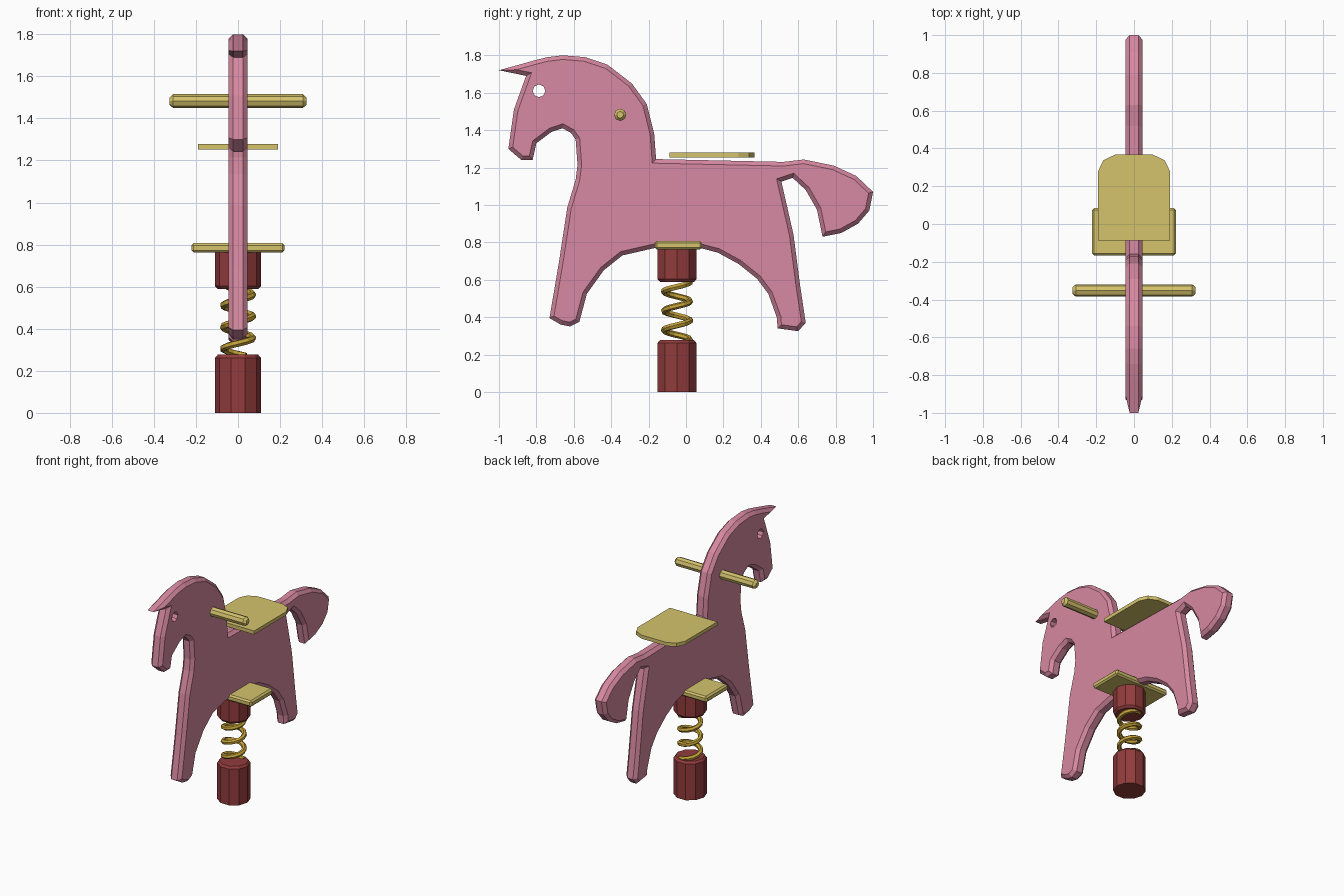
import bpy, bmesh, math
from mathutils import Matrix

if "Cube" in bpy.data.objects:
    bpy.data.objects.remove(bpy.data.objects["Cube"])


def material(name, r, g, b):
    m = bpy.data.materials.new(name)
    m.diffuse_color = (r, g, b, 1)
    m.use_nodes = True
    m.node_tree.nodes["Principled BSDF"].inputs["Base Color"].default_value = m.diffuse_color
    return m


pink = material("pink paint", 0.68, 0.25, 0.36)
yellow = material("pale yellow", 0.66, 0.54, 0.15)
red = material("dark red", 0.29, 0.045, 0.045)
gold = material("gold spring", 0.56, 0.36, 0.04)


def finish(name, bm, mat):
    bmesh.ops.recalc_face_normals(bm, faces=bm.faces)
    mesh = bpy.data.meshes.new(name)
    bm.to_mesh(mesh)
    bm.free()
    mesh.materials.append(mat)
    ob = bpy.data.objects.new(name, mesh)
    bpy.context.collection.objects.link(ob)
    return ob


def prism(points, step):
    """Extrude a closed 3D outline along the vector step."""
    bm = bmesh.new()
    n = len(points)
    a = [bm.verts.new(p) for p in points]
    b = [bm.verts.new([c + s for c, s in zip(p, step)]) for p in points]
    bm.faces.new(a)
    bm.faces.new(b)
    for i in range(n):
        j = (i + 1) % n
        bm.faces.new((a[i], a[j], b[j], b[i]))
    bmesh.ops.recalc_face_normals(bm, faces=bm.faces)
    return bm


def turned(name, rings, sides, mat, place):
    """Closed lathe shape from (radius, height) rings."""
    bm = bmesh.new()
    loops = [[bm.verts.new((r * math.cos(2 * math.pi * i / sides),
                            r * math.sin(2 * math.pi * i / sides), z))
              for i in range(sides)] for r, z in rings]
    for lo, hi in zip(loops, loops[1:]):
        for i in range(sides):
            j = (i + 1) % sides
            bm.faces.new((lo[i], lo[j], hi[j], hi[i]))
    bm.faces.new(loops[0])
    bm.faces.new(loops[-1])
    bmesh.ops.transform(bm, matrix=place, verts=bm.verts)
    return finish(name, bm, mat)


# Horse panel: side outline (y, z), extruded across x with chamfered rims
outline = [
    (-1.0, 1.72), (-.82, 1.77), (-.74, 1.79), (-.66, 1.80), (-.54, 1.79),
    (-.42, 1.75), (-.29, 1.65), (-.21, 1.54), (-.17, 1.38), (-.16, 1.245),
    (.52, 1.23), (.63, 1.243), (.79, 1.21), (.91, 1.155), (1.0, 1.07),
    (.98, .97), (.92, .90), (.83, .85), (.73, .83), (.70, .975),
    (.64, 1.08), (.57, 1.145), (.51, 1.125), (.575, .84), (.61, .57),
    (.64, .37), (.60, .325), (.49, .34), (.485, .40), (.44, .525),
    (.38, .605), (.28, .685), (.17, .745), (.075, .77), (-.165, .77),
    (-.34, .73), (-.44, .65), (-.53, .525), (-.57, .375), (-.62, .35),
    (-.67, .36), (-.73, .395), (-.68, .69), (-.635, .985), (-.59, 1.135),
    (-.58, 1.215), (-.59, 1.35), (-.615, 1.385), (-.66, 1.41), (-.72, 1.39),
    (-.80, 1.33), (-.82, 1.24), (-.88, 1.24), (-.95, 1.30), (-.92, 1.51),
    (-.855, 1.69)]
half = 0.045
bm = prism([(-half, y, z) for y, z in outline], (2 * half, 0, 0))
rims = [e for e in bm.edges if abs(e.verts[0].co.x - e.verts[1].co.x) < 1e-5]
bmesh.ops.bevel(bm, geom=rims, offset=0.022, segments=1, affect='EDGES',
                clamp_overlap=False)
horse = finish("horse_panel", bm, pink)

# Eye: a round hole through the panel
across = Matrix.Rotation(math.pi / 2, 4, 'Y')
cutter = turned("eye_cutter", [(.034, -.2), (.034, .2)], 8, pink,
                Matrix.Translation((0, -.786, 1.61)) @ across)
cutter.hide_render = True
cutter.hide_viewport = True
cut = horse.modifiers.new("eye hole", 'BOOLEAN')
cut.operation = 'DIFFERENCE'
cut.solver = 'EXACT'
cut.object = cutter

# Handlebar
turned("handlebar", [(.018, -.325), (.033, -.308), (.033, .308), (.018, .325)],
       8, yellow, Matrix.Translation((0, -.352, 1.482)) @ across)

# Seat board with rounded back corners
side = [(.19, -.087), (.19, .28), (.162, .338), (.10, .367)]
seat = side + [(-x, y) for x, y in reversed(side)]
finish("seat", prism([(x, y, 1.253) for x, y in seat], (0, 0, .026)), yellow)

# Footrest board
corners = [(-.222, -.167), (.222, -.167), (.222, .085), (-.222, .085)]
bm = prism([(x, y, .762) for x, y in corners], (0, 0, .045))
bmesh.ops.bevel(bm, geom=bm.edges[:], offset=0.011, segments=1, affect='EDGES')
finish("footrest", bm, yellow)

# Base post and upper spring cup
cy = -.048
place = Matrix.Translation((0, cy, 0))
turned("base_post", [(.109, 0), (.109, .262), (.096, .277)], 10, red, place)
turned("spring_cup", [(.096, .588), (.109, .603), (.109, .765)], 10, red, place)

# Coil spring
curve = bpy.data.curves.new("spring", 'CURVE')
curve.dimensions = '3D'
curve.bevel_depth = 0.017
curve.bevel_resolution = 1
curve.use_fill_caps = True
pitch, z0, z1, steps = .103, .27, .602, 42
path = curve.splines.new('POLY')
path.points.add(steps)
for i, p in enumerate(path.points):
    z = z0 + (z1 - z0) * i / steps
    a = math.pi + 2 * math.pi * (z - .305) / pitch
    p.co = (.07 * math.cos(a), cy + .07 * math.sin(a), z, 1)
path.use_smooth = False
curve.materials.append(gold)
bpy.context.collection.objects.link(bpy.data.objects.new("spring", curve))
